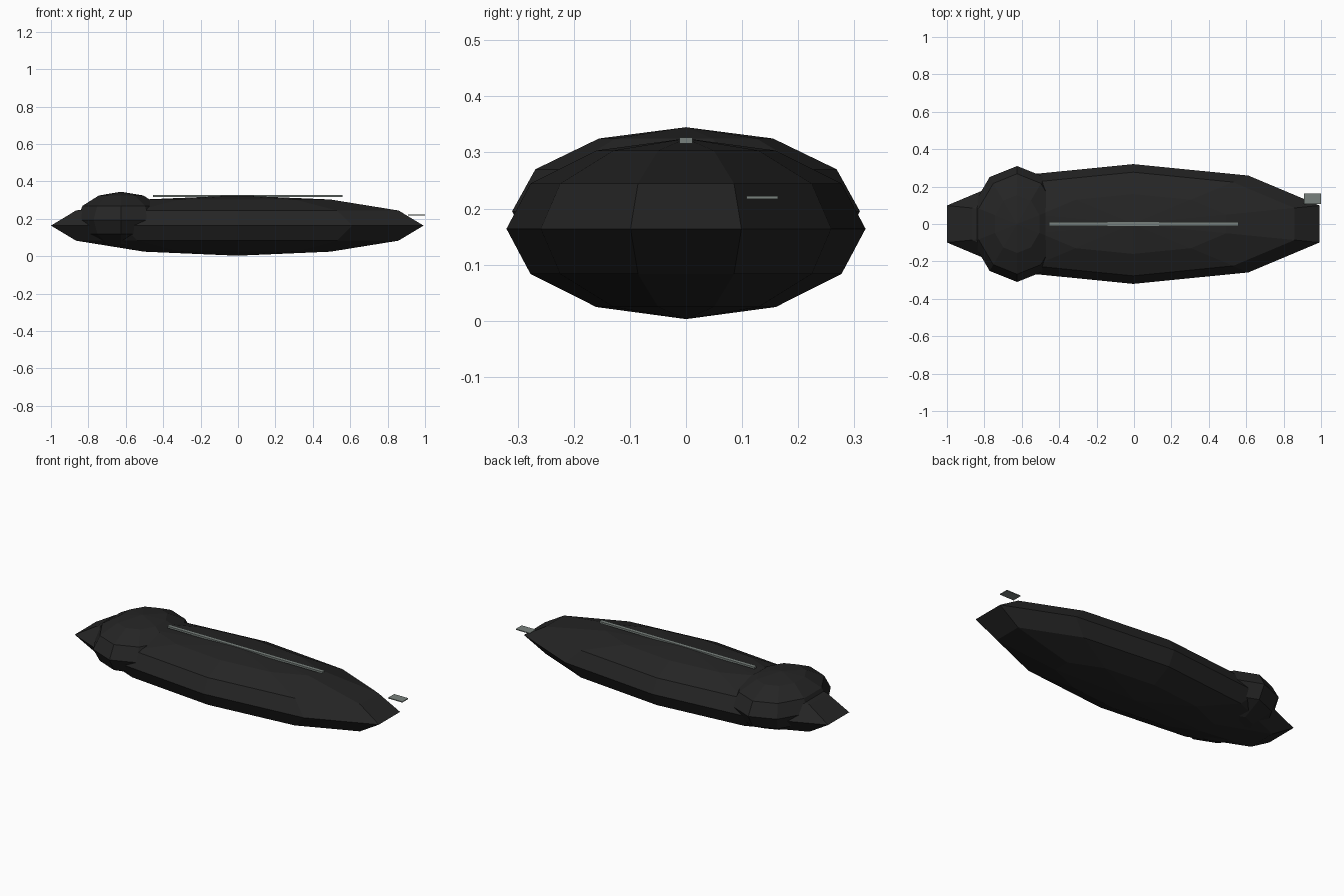
import bpy, bmesh
from math import sin, cos, pi

cube = bpy.data.objects.get("Cube")
if cube:
    bpy.data.objects.remove(cube, do_unlink=True)


def material(name, rgb):
    m = bpy.data.materials.new(name)
    m.use_nodes = True
    m.diffuse_color = (*rgb, 1)
    m.node_tree.nodes["Principled BSDF"].inputs["Base Color"].default_value = (*rgb, 1)
    return m


def finish(name, bm, mat):
    bmesh.ops.recalc_face_normals(bm, faces=bm.faces)
    mesh = bpy.data.meshes.new(name)
    bm.to_mesh(mesh)
    bm.free()
    mesh.materials.append(mat)
    obj = bpy.data.objects.new(name, mesh)
    bpy.context.collection.objects.link(obj)
    return obj


def ellipsoid(name, center, radii, mat, segments=10, rings=6):
    """Faceted ellipsoid with poles on z and a corner on the y axis."""
    bm = bmesh.new()
    cx, cy, cz = center
    rx, ry, rz = radii

    def vert(lat, lon):
        return bm.verts.new((cx + rx * cos(lat) * sin(lon),
                             cy + ry * cos(lat) * cos(lon),
                             cz + rz * sin(lat)))

    loops = [[vert(-pi / 2 + pi * r / rings, 2 * pi * s / segments)
              for s in range(segments)] for r in range(1, rings)]
    bottom, top = vert(-pi / 2, 0), vert(pi / 2, 0)
    for s in range(segments):
        t = (s + 1) % segments
        bm.faces.new((bottom, loops[0][t], loops[0][s]))
        bm.faces.new((top, loops[-1][s], loops[-1][t]))
        for low, high in zip(loops, loops[1:]):
            bm.faces.new((low[s], low[t], high[t], high[s]))
    return finish(name, bm, mat)


def box(name, low, high, mat):
    bm = bmesh.new()
    bmesh.ops.create_cube(bm, size=1)
    for v in bm.verts:
        v.co = [(a + b) / 2 + c * (b - a) for a, b, c in zip(low, high, v.co)]
    return finish(name, bm, mat)


black = material("hull black", (0.018, 0.018, 0.018))
grey = material("green grey metal", (0.19, 0.22, 0.205))

# Long faceted hull and the rounded cabin across it
ellipsoid("hull", (-0.004, 0, 0.164), (0.996 / cos(pi / 10), 0.32, 0.161), black)
ellipsoid("cabin", (-0.625, 0, 0.195), (0.25, 0.31, 0.15), black)

# Spine rail along the top and the small offset tail plate
box("spine_rail", (-0.455, -0.0115, 0.316), (0.56, 0.0115, 0.327), grey)
box("tail_plate", (0.908, 0.108, 0.2175), (1.0, 0.164, 0.2225), grey)
